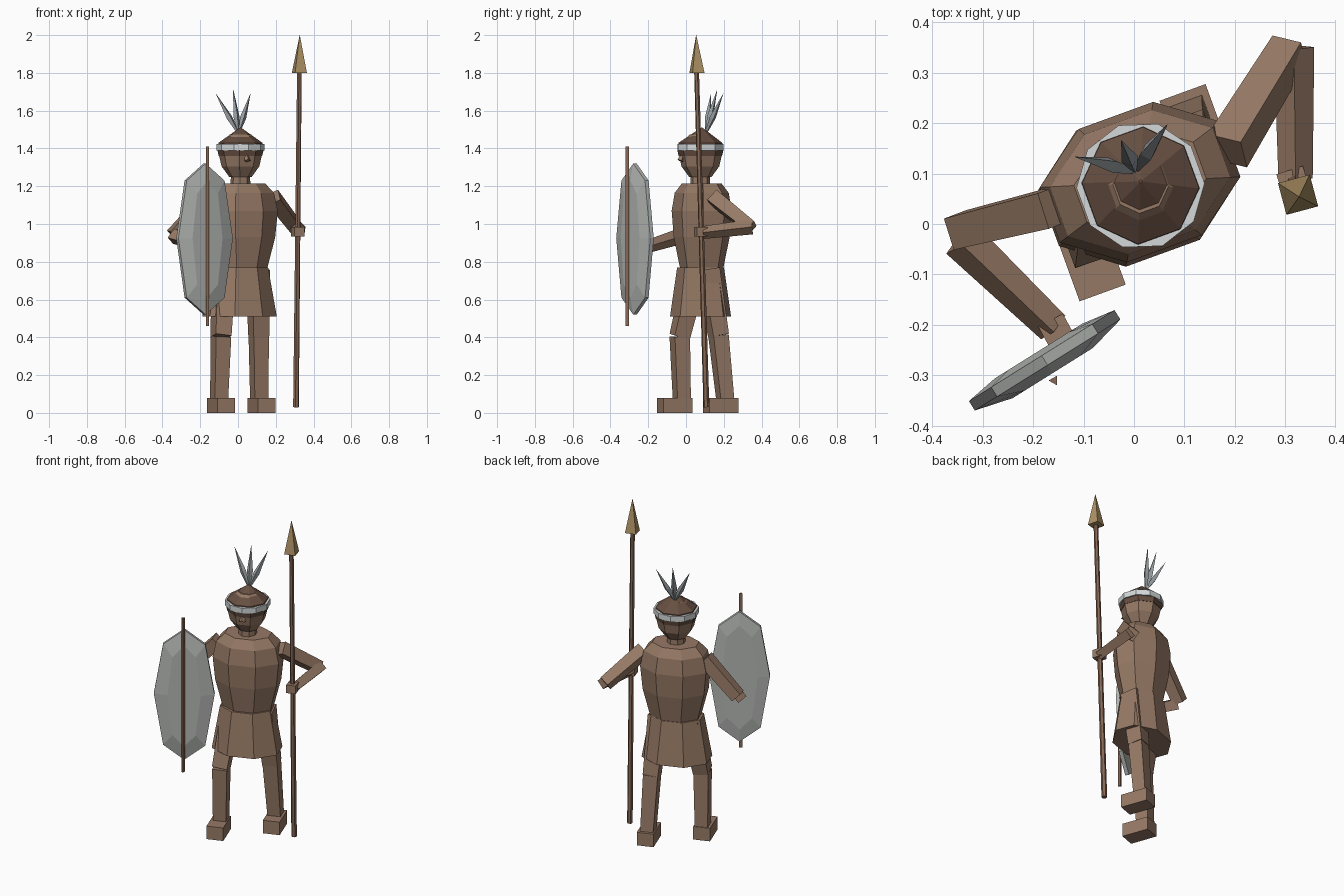
import bpy, bmesh, math
from mathutils import Vector, Matrix

if "Cube" in bpy.data.objects:
    bpy.data.objects.remove(bpy.data.objects["Cube"])

TURN = math.radians(20)          # the whole figure is turned a little


def material(name, rgb):
    m = bpy.data.materials.new(name)
    lin = [((c / 255 + 0.055) / 1.055) ** 2.4 for c in rgb]
    m.diffuse_color = (*lin, 1)
    m.use_nodes = True
    m.node_tree.nodes["Principled BSDF"].inputs["Base Color"].default_value = m.diffuse_color
    return m


SKIN = material("brown skin", (150, 121, 101))
HAIR = material("dark brown hair", (102, 78, 65))
WOOD = material("brown wood", (135, 104, 85))
GOLD = material("dull gold", (172, 145, 100))
HIDE = material("grey hide", (180, 183, 180))
FEATHER = material("feather grey", (152, 158, 161))
WHITE = material("pale band", (212, 217, 217))


def finish(name, bm, mat):
    bmesh.ops.remove_doubles(bm, verts=bm.verts, dist=1e-5)
    bmesh.ops.recalc_face_normals(bm, faces=bm.faces)
    me = bpy.data.meshes.new(name)
    bm.to_mesh(me)
    bm.free()
    me.materials.append(mat)
    ob = bpy.data.objects.new(name, me)
    bpy.context.collection.objects.link(ob)
    return ob


def bridge(bm, rings):
    """Skin a list of vertex rings and close both ends."""
    n = len(rings[0])
    for a, b in zip(rings, rings[1:]):
        for i in range(n):
            j = (i + 1) % n
            bm.faces.new((a[i], a[j], b[j], b[i]))
    bm.faces.new(rings[0])
    bm.faces.new(rings[-1])


def lathe(name, mat, centre, rings, sides=8, rx=1.0, ry=1.0):
    """Stacked elliptical rings (z, scale[, dx, dy]) turned with the figure."""
    bm = bmesh.new()
    rot = Matrix.Rotation(TURN, 3, 'Z')
    loops = []
    for z, s, *off in rings:
        loop = []
        for k in range(sides):
            a = 2 * math.pi * (k + 0.5) / sides
            p = rot @ Vector((rx * s * math.cos(a), ry * s * math.sin(a), 0))
            d = off if off else (0, 0)
            loop.append(bm.verts.new((centre[0] + p.x + d[0], centre[1] + p.y + d[1], z)))
        loops.append(loop)
    bridge(bm, loops)
    return finish(name, bm, mat)


def rod(name, mat, points, radii, sides=4, twist=45.0, side=None):
    """Tapered prism through points that lie roughly on one line."""
    pts = [Vector(p) for p in points]
    d = (pts[-1] - pts[0]).normalized()
    s = Vector(side) if side else d.cross(Vector((0, 0, 1)))
    s = (s - d * s.dot(d)).normalized()
    t = d.cross(s)
    bm = bmesh.new()
    loops = []
    for p, r in zip(pts, radii):
        loops.append([bm.verts.new(p + r * (s * math.cos(a) + t * math.sin(a)))
                      for a in (math.radians(twist) + 2 * math.pi * k / sides for k in range(sides))])
    bridge(bm, loops)
    return finish(name, bm, mat)


def box(name, mat, centre, size, angle=TURN):
    bm = bmesh.new()
    m = Matrix.Translation(centre) @ Matrix.Rotation(angle, 4, 'Z') @ Matrix.Diagonal((*size, 1))
    bmesh.ops.create_cube(bm, size=1, matrix=m)
    return finish(name, bm, mat)


U = (math.cos(TURN), math.sin(TURN), 0)      # figure's sideways direction

# Torso and skirt
lathe("torso", SKIN, (0.012, 0.083),
      [(0.75, 0.70), (0.93, 0.93), (1.07, 1.0), (1.165, 0.90), (1.215, 0.66)], 8, 0.206, 0.152)
lathe("skirt", SKIN, (0.008, 0.077), [(0.51, 0.99), (0.77, 0.76)], 8, 0.206, 0.157)

# Neck, head, nose
HEAD = (0.013, 0.076)
lathe("neck", SKIN, HEAD, [(1.18, 0.054), (1.27, 0.05)])
lathe("head", SKIN, HEAD,
      [(1.25, 0.06), (1.305, 0.10), (1.37, 0.115), (1.43, 0.10), (1.475, 0.055)])
rod("nose", SKIN, [(0.043, -0.012, 1.375), (0.05, -0.03, 1.335)], [0.006, 0.018], 4, 0, U)

# Hair cap and head band
lathe("hair_cap", HAIR, HEAD,
      [(1.36, 0.115), (1.39, 0.122), (1.43, 0.116), (1.51, 0.003, 0, 0.008)])
lathe("head_band", WHITE, HEAD, [(1.39, 0.127), (1.424, 0.127)], 10)

# Feathers
base = Vector((0.002, 0.105, 1.48))
for i, tip in enumerate([(-0.117, 0.133, 1.69), (-0.025, 0.165, 1.71), (0.066, 0.197, 1.69)]):
    tip = Vector(tip)
    rod(f"feather_{i + 1}", FEATHER, [base, base.lerp(tip, 0.4), tip],
        [0.006, 0.017, 0.0005], 4, 0, U)

# Legs and feet
legs = {
    "front": ((-0.075, 0.055, 0.76), (-0.09, -0.033, 0.405), (-0.1, -0.022, 0.07), (-0.09, -0.06)),
    "rear": ((0.105, 0.115, 0.76), (0.11, 0.172, 0.41), (0.112, 0.208, 0.07), (0.124, 0.184)),
}
for n, (hip, knee, ankle, foot) in legs.items():
    rod(f"{n}_thigh", SKIN, [hip, knee], [0.072, 0.062], 4, 45, U)
    rod(f"{n}_shin", SKIN, [knee, ankle], [0.060, 0.053], 4, 45, U)
    box(f"{n}_foot", SKIN, (*foot, 0.04), (0.097, 0.163, 0.08))

# Spear arm
rod("spear_upper_arm", SKIN, [(0.185, 0.145, 1.14), (0.308, 0.345, 0.98)], [0.052, 0.045], 4, 15)
rod("spear_forearm", SKIN, [(0.317, 0.35, 0.985), (0.32, 0.09, 0.955)], [0.04, 0.034], 4, 0)
box("spear_hand", SKIN, (0.317, 0.078, 0.96), (0.055, 0.06, 0.05), 0.3)

# Shield arm
rod("shield_upper_arm", SKIN, [(-0.155, 0.035, 1.14), (-0.345, -0.012, 0.94)], [0.052, 0.046], 4, 40)
rod("shield_forearm", SKIN, [(-0.342, -0.03, 0.935), (-0.16, -0.205, 0.88)], [0.042, 0.034], 4, 10)
box("shield_hand", SKIN, (-0.152, -0.215, 0.875), (0.055, 0.055, 0.055), 0.5)

# Spear
foot, top = Vector((0.307, 0.108, 0.03)), Vector((0.325, 0.056, 1.81))
rod("spear_shaft", WOOD, [foot, top], [0.016, 0.013], 6, 0, U)
rod("spear_head", GOLD, [(0.325, 0.058, 1.8), (0.327, 0.054, 2.0)], [0.046, 0.0005], 4, -50, U)

# Shield: long eight-sided outline, slightly domed on both faces
outline = [(0, 0.4), (0.118, 0.31), (0.17, 0.005), (0.118, -0.31),
           (0, -0.4), (-0.118, -0.31), (-0.17, 0.005), (-0.118, 0.31)]
place = Matrix.Translation((-0.177, -0.27, 0.92)) @ Matrix.Rotation(math.radians(32), 4, 'Z')
bm = bmesh.new()
loops = [[bm.verts.new(place @ Vector((x * s, y, z * (1 + s) / 2))) for x, z in outline]
         for y, s in ((0.022, 0.6), (0.011, 1), (-0.011, 1), (-0.03, 0.55))]
bridge(bm, loops)
finish("shield", bm, HIDE)

# Stick down the front of the shield
rod("shield_stick", WOOD, [(-0.158, -0.31, 0.46), (-0.158, -0.31, 1.41)], [0.011, 0.011],
    3, 180, (1, 0, 0))
